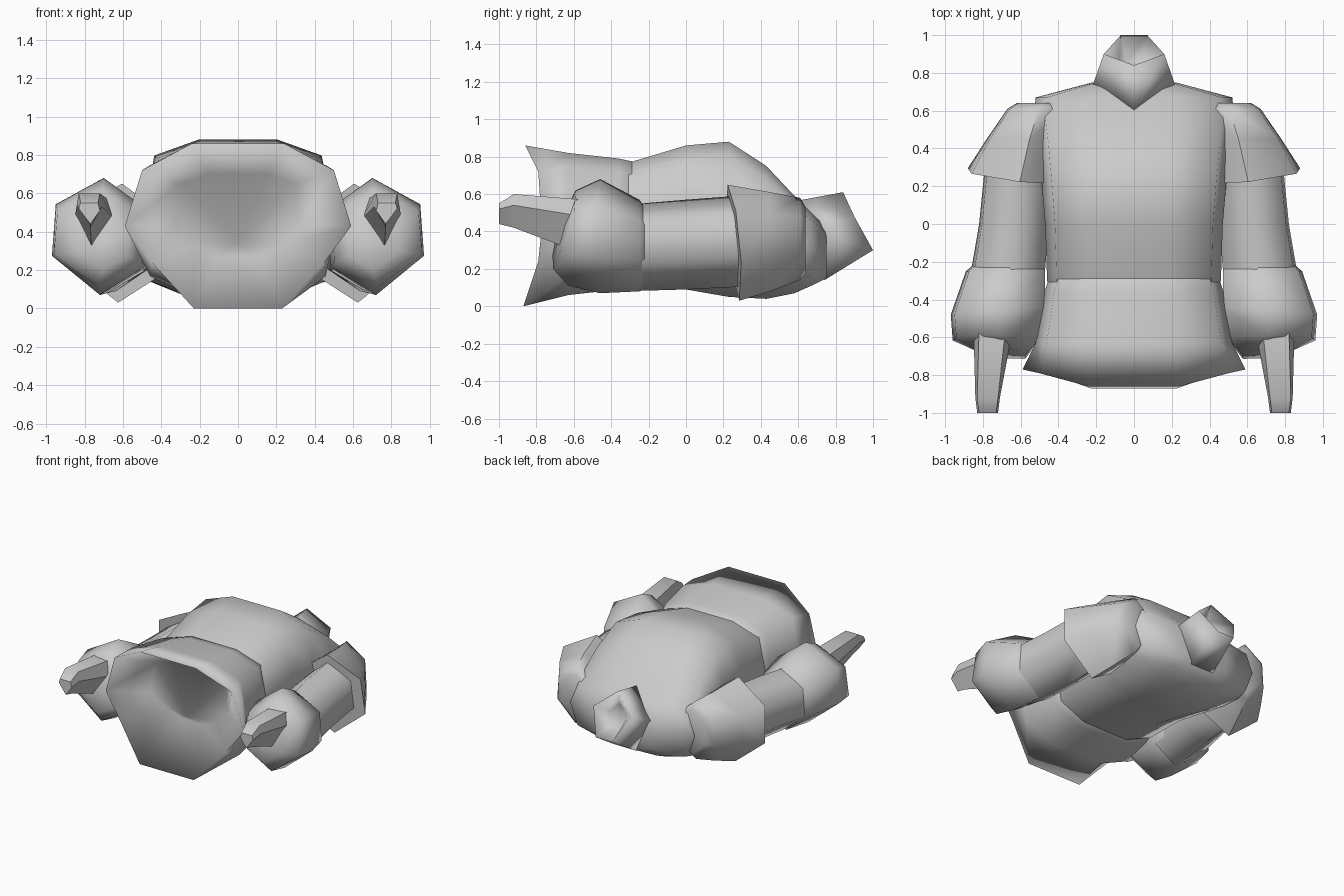
import bpy
import bmesh
from math import radians
from mathutils import Vector

cube = bpy.data.objects.get("Cube")
if cube:
    bpy.data.objects.remove(cube, do_unlink=True)

GREY = (0.6, 0.6, 0.6)
mat = bpy.data.materials.new("plain grey")
mat.use_nodes = True
mat.diffuse_color = (*GREY, 1)
bsdf = mat.node_tree.nodes["Principled BSDF"]
bsdf.inputs["Base Color"].default_value = (*GREY, 1)
bsdf.inputs["Roughness"].default_value = 0.8


def full(half):
    """Complete a half outline by reflecting it across x = 0."""
    return half + [(-p[0], *p[1:]) for p in reversed(half) if p[0] > 0]


# Unit cross-sections: body and arm
BODY = full([(0.42, 1), (0.89, 0.8), (1, 0.1), (0.88, -0.72), (0.42, -1)])
ARM = [(-0.08, 1), (0.92, 0.55), (1, -0.33), (0, -1), (-0.95, -0.5), (-1, 0.45)]


def ring(y, x0, x1, z0, z1, shape, slant=0.0, lean=0.0):
    """Cross-section at y; slant shifts y with x, lean shifts y with z."""
    cx, cz, w, h = (x0 + x1) / 2, (z0 + z1) / 2, (x1 - x0) / 2, (z1 - z0) / 2
    return [(cx + u * w, y + slant * u + lean * v, cz + v * h) for u, v in shape]


def loft(name, rings, mirror=False, angle=180, tip=None):
    """Skin a row of matching cross-sections and close both ends."""
    bm = bmesh.new()
    rows = [[bm.verts.new(p) for p in r] for r in rings]
    n = len(rows[0])
    for a, b in zip(rows, rows[1:]):
        for i in range(n):
            j = (i + 1) % n
            bm.faces.new((a[i], a[j], b[j], b[i]))
    for row, apex in ((rows[0], None), (rows[-1], tip)):
        centre = bm.verts.new(apex or sum((v.co for v in row), Vector()) / n)
        for i in range(n):
            bm.faces.new((row[i], row[(i + 1) % n], centre))
    bmesh.ops.recalc_face_normals(bm, faces=bm.faces[:])
    mesh = bpy.data.meshes.new(name)
    bm.to_mesh(mesh)
    bm.free()
    mesh.materials.append(mat)
    obj = bpy.data.objects.new(name, mesh)
    bpy.context.collection.objects.link(obj)
    if mirror:
        obj.modifiers.new("mirror", "MIRROR")
    bpy.ops.object.select_all(action="DESELECT")
    obj.select_set(True)
    bpy.context.view_layer.objects.active = obj
    bpy.ops.object.shade_smooth_by_angle(angle=radians(angle))


# Torso from waist to shoulders
loft("torso", [ring(y, -w, w, a, b, BODY) for y, w, a, b in [
    (-0.45, 0.42, 0.14, 0.72), (-0.3, 0.46, 0.10, 0.77), (0, 0.47, 0.09, 0.86),
    (0.23, 0.49, 0.05, 0.88), (0.43, 0.51, 0.04, 0.75), (0.58, 0.53, 0.07, 0.59),
    (0.67, 0.52, 0.11, 0.50), (0.75, 0.22, 0.15, 0.42)]])

# Neck with a slanted, hollow end
loft("neck", [full(h) for h in [
    [(0, 0.57, 0.56), (0.22, 0.73, 0.4), (0.1, 0.74, 0.14)],
    [(0, 0.84, 0.61), (0.16, 0.9, 0.48), (0.07, 1, 0.3)],
    [(0, 0.80, 0.5), (0.08, 0.82, 0.43), (0.04, 0.86, 0.34)]]])

# Flared skirt with a pointed hem, its underside hollowed up to a ridge
hem = full([(0.24, -0.86, 0.86), (0.5, -0.79, 0.72), (0.59, -0.77, 0.43),
            (0.45, -0.79, 0.24), (0.23, -0.87, 0)])
hollow = full([(0.15, -0.58, 0.7), (0.3, -0.57, 0.65), (0.33, -0.6, 0.43),
               (0.22, -0.57, 0.33), (0.1, -0.55, 0.27)])
loft("skirt", [ring(-0.22, -0.36, 0.36, 0.2, 0.7, BODY), ring(-0.29, -0.45, 0.45, 0.11, 0.775, BODY),
               ring(-0.36, -0.475, 0.475, 0.09, 0.79, BODY), ring(-0.63, -0.52, 0.52, 0.06, 0.82, BODY),
               hem, hollow], tip=(0, -0.63, 0.34))

# Shoulder caps, widening toward the arm
loft("shoulder_cap", [
    ring(0.64, 0.38, 0.62, 0.18, 0.53, ARM),
    ring(0.61, 0.36, 0.67, 0.14, 0.58, ARM),
    ring(0.45, 0.36, 0.78, 0.08, 0.61, ARM),
    ring(0.255, 0.37, 0.88, 0.03, 0.65, ARM, slant=0.03, lean=-0.03)], mirror=True, angle=60)

# Sleeves
loft("sleeve", [
    ring(0.4, 0.43, 0.78, 0.11, 0.60, ARM), ring(0, 0.45, 0.82, 0.09, 0.57, ARM),
    ring(-0.35, 0.48, 0.88, 0.08, 0.54, ARM)], mirror=True, angle=75)

# Puffed cuffs
loft("cuff", [
    ring(-0.19, 0.52, 0.82, 0.15, 0.49, ARM), ring(-0.25, 0.47, 0.89, 0.08, 0.57, ARM),
    ring(-0.46, 0.47, 0.97, 0.07, 0.68, ARM, slant=-0.02),
    ring(-0.61, 0.49, 0.96, 0.11, 0.62, ARM, lean=0.02),
    ring(-0.68, 0.57, 0.84, 0.2, 0.5, ARM, slant=0.02, lean=0.03)], mirror=True)

# Tapered hands
loft("hand", [
    [(0.68, -0.55, 0.57), (0.82, -0.55, 0.57), (0.85, -0.55, 0.48), (0.76, -0.55, 0.28), (0.64, -0.55, 0.46)],
    [(0.72, -0.92, 0.6), (0.83, -0.92, 0.6), (0.84, -0.92, 0.54), (0.77, -0.92, 0.42), (0.71, -0.92, 0.53)],
    [(0.73, -1, 0.55), (0.82, -1, 0.55), (0.83, -1, 0.52), (0.77, -1, 0.44), (0.72, -1, 0.51)]],
    mirror=True, angle=40)
